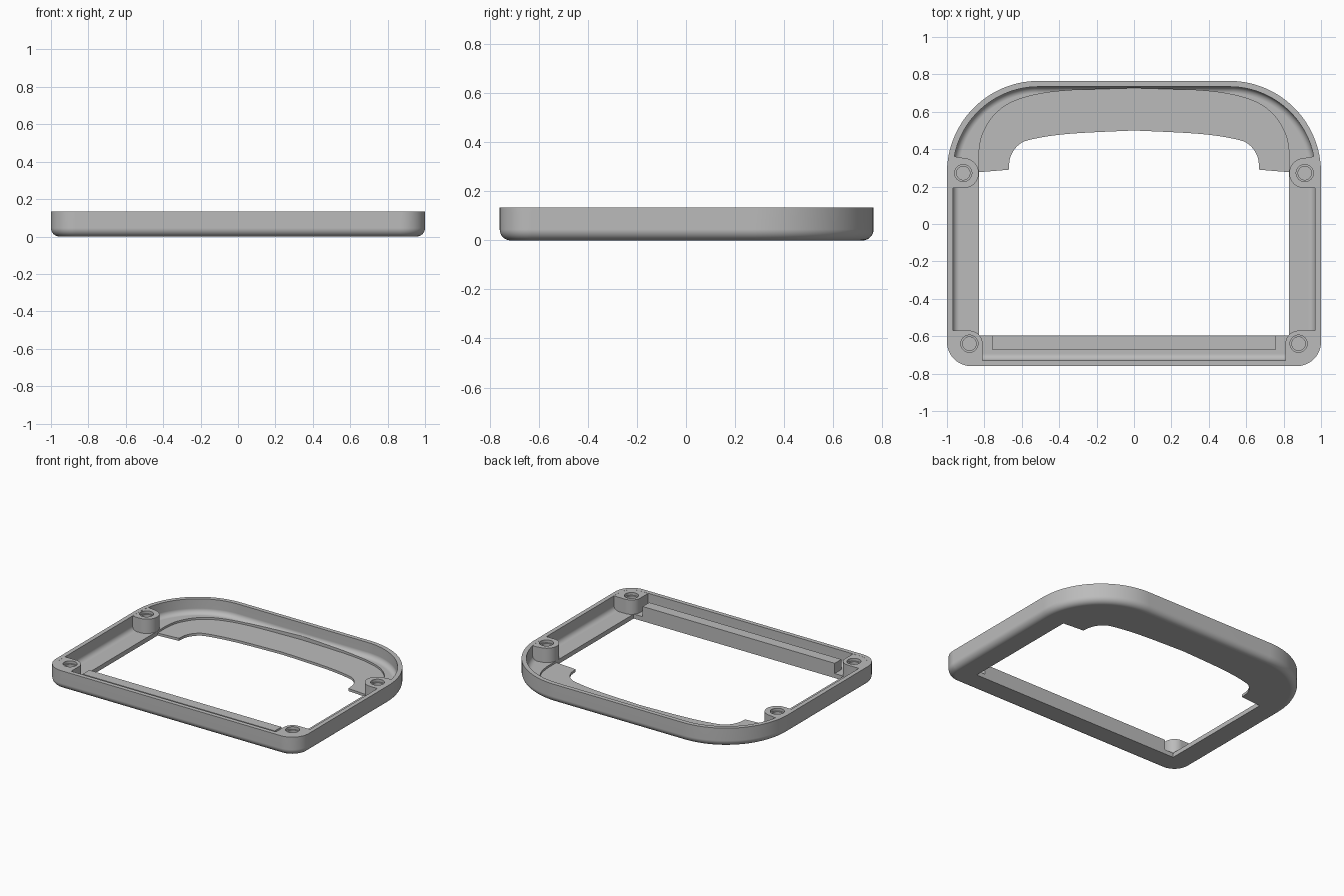
import bpy, bmesh
from math import sin, cos, pi, radians

cube = bpy.data.objects.get("Cube")
if cube:
    bpy.data.objects.remove(cube, do_unlink=True)

grey = bpy.data.materials.new("plain grey")
grey.use_nodes = True
colour = (0.5, 0.5, 0.5, 1)
grey.diffuse_color = colour
grey.node_tree.nodes["Principled BSDF"].inputs["Base Color"].default_value = colour

TOP, FLOOR, PLATE = 0.135, 0.032, 0.018
WALL, ROUND, FILLET = 0.031, 0.045, 0.035


def loft(name, rings):
    """Closed solid through stacked rings of equal point count."""
    bm = bmesh.new()
    loops = [[bm.verts.new(p) for p in ring] for ring in rings]
    n = len(loops[0])
    for a, b in zip(loops, loops[1:]):
        for i in range(n):
            j = (i + 1) % n
            bm.faces.new((a[i], a[j], b[j], b[i]))
    bm.faces.new(loops[0][::-1])
    bm.faces.new(loops[-1])
    bmesh.ops.recalc_face_normals(bm, faces=bm.faces)
    mesh = bpy.data.meshes.new(name)
    bm.to_mesh(mesh)
    bm.free()
    mesh.materials.append(grey)
    obj = bpy.data.objects.new(name, mesh)
    bpy.context.collection.objects.link(obj)
    return obj


def prism(name, outline, z0, z1):
    return loft(name, [[(x, y, z) for x, y in outline] for z in (z0, z1)])


def arc(cx, cy, r, a0, a1, steps=16):
    angles = [radians(a0 + (a1 - a0) * i / steps) for i in range(steps + 1)]
    return [(cx + r * cos(a), cy + r * sin(a)) for a in angles]


def mirrored(half):
    """Complete an outline whose right half runs from front to back."""
    return half + [(-x, y) for x, y in reversed(half) if x > 0]


def smooth_path(points, steps=6):
    """Catmull-Rom curve through a few points."""
    pts = [points[0]] + points + [points[-1]]
    path = []
    for a, b, c, d in zip(pts, pts[1:], pts[2:], pts[3:]):
        for i in range(steps):
            t = i / steps
            path.append(tuple(
                b[k] + 0.5 * t * (c[k] - a[k] + t * (2 * a[k] - 5 * b[k] + 4 * c[k] - d[k]
                + t * (3 * (b[k] - c[k]) + d[k] - a[k]))) for k in (0, 1)))
    return path + [points[-1]]


def cut(obj, cutter):
    cutter.hide_render = True
    mod = obj.modifiers.new("cut", "BOOLEAN")
    mod.operation, mod.solver, mod.object = "DIFFERENCE", "EXACT", cutter
    bpy.context.view_layer.objects.active = obj
    bpy.ops.object.modifier_apply(modifier=mod.name)
    bpy.data.objects.remove(cutter, do_unlink=True)


def finish(obj):
    bpy.ops.object.select_all(action="DESELECT")
    obj.select_set(True)
    bpy.context.view_layer.objects.active = obj
    bpy.ops.object.shade_smooth_by_angle(angle=radians(28))
    mod = obj.modifiers.new("even shading", "WEIGHTED_NORMAL")
    mod.keep_sharp = True


def shell_ring(inset, z):
    front = arc(0.87, -0.63, 0.13 - inset, -90, 0, 12)
    back = arc(0.51, 0.275, 0.49 - inset, 0, 90, 32)
    return [(x, y, z) for x, y in mirrored(front + back)]


# Tray with rounded underside, thin wall and filleted floor
quarter = [i * pi / 16 for i in range(9)]
rings = [shell_ring(ROUND * (1 - sin(a)), ROUND * (1 - cos(a))) for a in quarter]
rings += [shell_ring(0, TOP), shell_ring(WALL, TOP)]
rings += [shell_ring(WALL + FILLET * (1 - cos(a)), FLOOR + FILLET * (1 - sin(a)))
          for a in quarter]
frame = loft("frame", rings)

# Window through the floor, with a bowed back edge
bow = smooth_path([(0.67, 0.29), (0.66, 0.36), (0.62, 0.42), (0.55, 0.452),
                   (0.35, 0.482), (0, 0.5)])
window = mirrored([(0.83, -0.595), (0.83, 0.277)] + bow)
cut(frame, prism("window_cutter", window, -0.1, 0.3))

# Shallow recess that leaves a thin plate along the back
step = smooth_path([(0.83, 0.38), (0.81, 0.48), (0.74, 0.59), (0.62, 0.665),
                    (0.4, 0.71), (0, 0.727)])
cut(frame, prism("recess_cutter", mirrored([(0.83, 0.2)] + step), PLATE, 0.3))
finish(frame)

# Raised bar along the front edge of the window
bar = mirrored([(0.76, -0.67), (0.76, -0.595)])
finish(prism("front_bar", bar, FLOOR, 0.105))

# Screw bosses joined to the walls
front_boss = ([(0.81, -0.735)] + arc(0.88, -0.64, 0.07, 180, 90)
              + [(0.975, -0.57)] + arc(0.87, -0.63, 0.11, 0, -90))
back_boss = ([(0.98, 0.192)] + arc(0.91, 0.272, 0.08, 270, 95, 24)
             + [(0.968, 0.362), (0.98, 0.272)])
for place, outline, cx, cy in (("front", front_boss, 0.88, -0.64),
                               ("back", back_boss, 0.913, 0.272)):
    for side, s in (("left", 1), ("right", -1)):
        boss = prism(f"{place}_{side}_boss", [(s * x, y) for x, y in outline],
                     0.025, TOP - 0.0005)
        # Stepped blind hole
        for r, depth in ((0.046, 0.115), (0.036, 0.05)):
            hole = arc(s * cx, cy, r, 0, 348.75, 31)
            cut(boss, prism("hole_cutter", hole, depth, 0.3))
        finish(boss)
